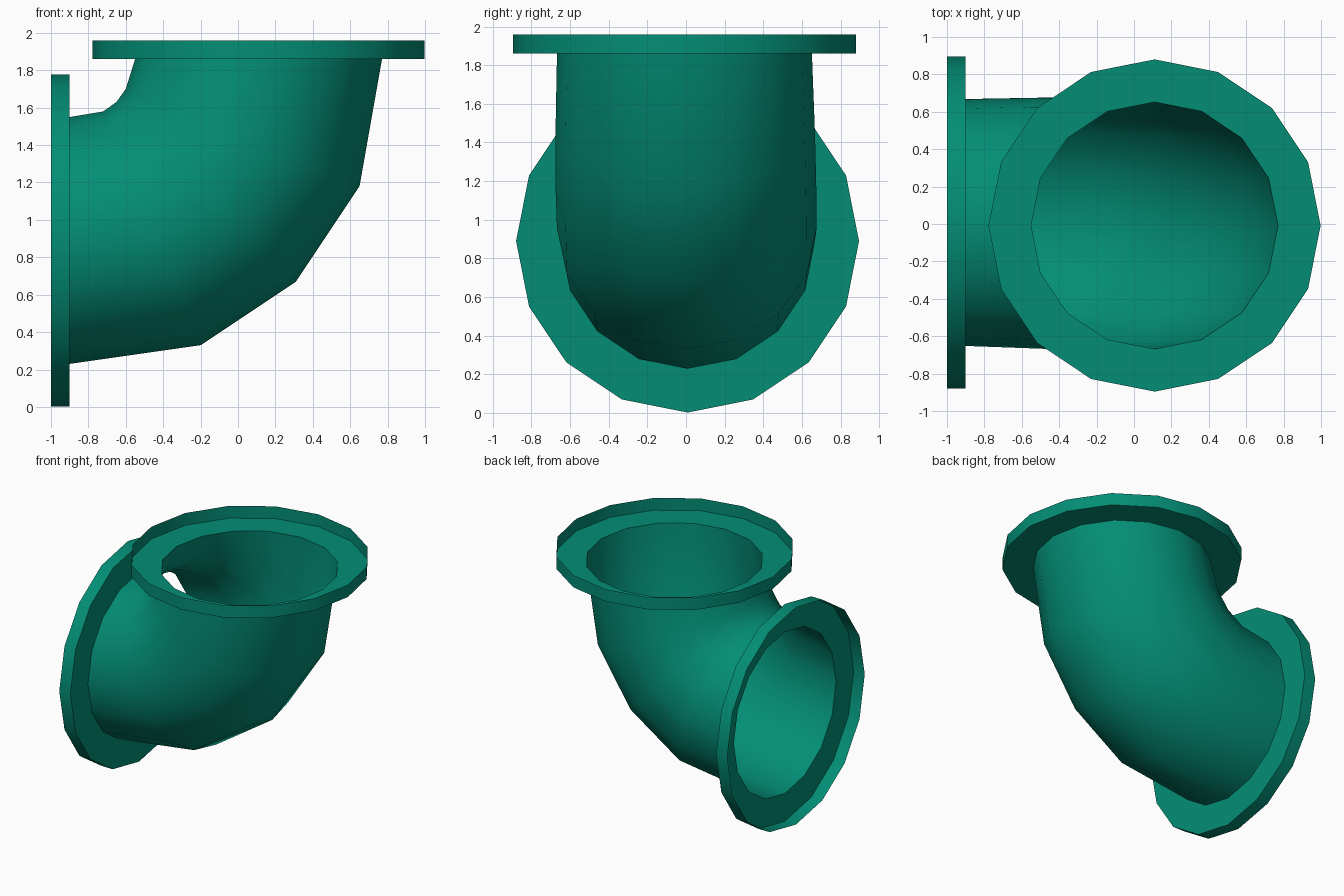
import bpy, bmesh, math
from mathutils import Vector

if "Cube" in bpy.data.objects:
    bpy.data.objects.remove(bpy.data.objects["Cube"])

SIDES = 16
teal = bpy.data.materials.new("teal paint")
teal.diffuse_color = (0.001, 0.27, 0.18, 1)
teal.use_nodes = True
teal.node_tree.nodes["Principled BSDF"].inputs["Base Color"].default_value = teal.diffuse_color


def ring(bm, low, high, y, half):
    """16-sided circle whose diameter runs from low to high in the xz plane."""
    a, b = Vector((low[0], y, low[1])), Vector((high[0], y, high[1]))
    c, u, v = (a + b) / 2, (a - b) / 2, Vector((0, half, 0))
    angles = [2 * math.pi * i / SIDES for i in range(SIDES)]
    return [bm.verts.new(c + u * math.cos(t) + v * math.sin(t)) for t in angles]


def loft(name, sections):
    """Skin a row of rings; smooth, with sharp edges kept at corners."""
    bm = bmesh.new()
    rings = [ring(bm, *s) for s in sections]
    for r, s in zip(rings, rings[1:]):
        for i in range(SIDES):
            j = (i + 1) % SIDES
            bm.faces.new((r[i], s[i], s[j], r[j])).smooth = True
    bm.normal_update()
    # Make normals face away from the pipe: the widest wall decides
    outer = max(bm.faces, key=lambda f: f.calc_center_median().y)
    if outer.normal.y < 0:
        bmesh.ops.reverse_faces(bm, faces=bm.faces)
    for e in bm.edges:
        if len(e.link_faces) == 2 and e.calc_face_angle() > math.radians(60):
            e.smooth = False
    mesh = bpy.data.meshes.new(name)
    bm.to_mesh(mesh)
    bm.free()
    mesh.materials.append(teal)
    obj = bpy.data.objects.new(name, mesh)
    bpy.context.collection.objects.link(obj)


# Bent pipe: outer-bend point, inner-bend point, y shift, half width
loft("elbow_pipe", [
    ((-0.90, 0.23), (-0.90, 1.55), 0.008, 0.66),
    ((-0.20, 0.33), (-0.72, 1.58), 0.004, 0.672),
    ((0.31, 0.67), (-0.65, 1.63), 0.0, 0.675),
    ((0.65, 1.18), (-0.60, 1.70), -0.004, 0.672),
    ((0.77, 1.86), (-0.55, 1.86), -0.008, 0.66),
])

# Flanges: flat collar at the pipe mouth with an open, thin outer rim
R, r = 0.888, 0.66
profile = [(r, 0), (R, 0), (R, 1)]
loft("side_flange", [((-0.9 - 0.1 * k, 0.89 - q), (-0.9 - 0.1 * k, 0.89 + q), 0.008, q)
                     for q, k in profile])
loft("top_flange", [((0.11 + q, 1.86 + 0.1 * k), (0.11 - q, 1.86 + 0.1 * k), -0.008, q)
                    for q, k in profile])
